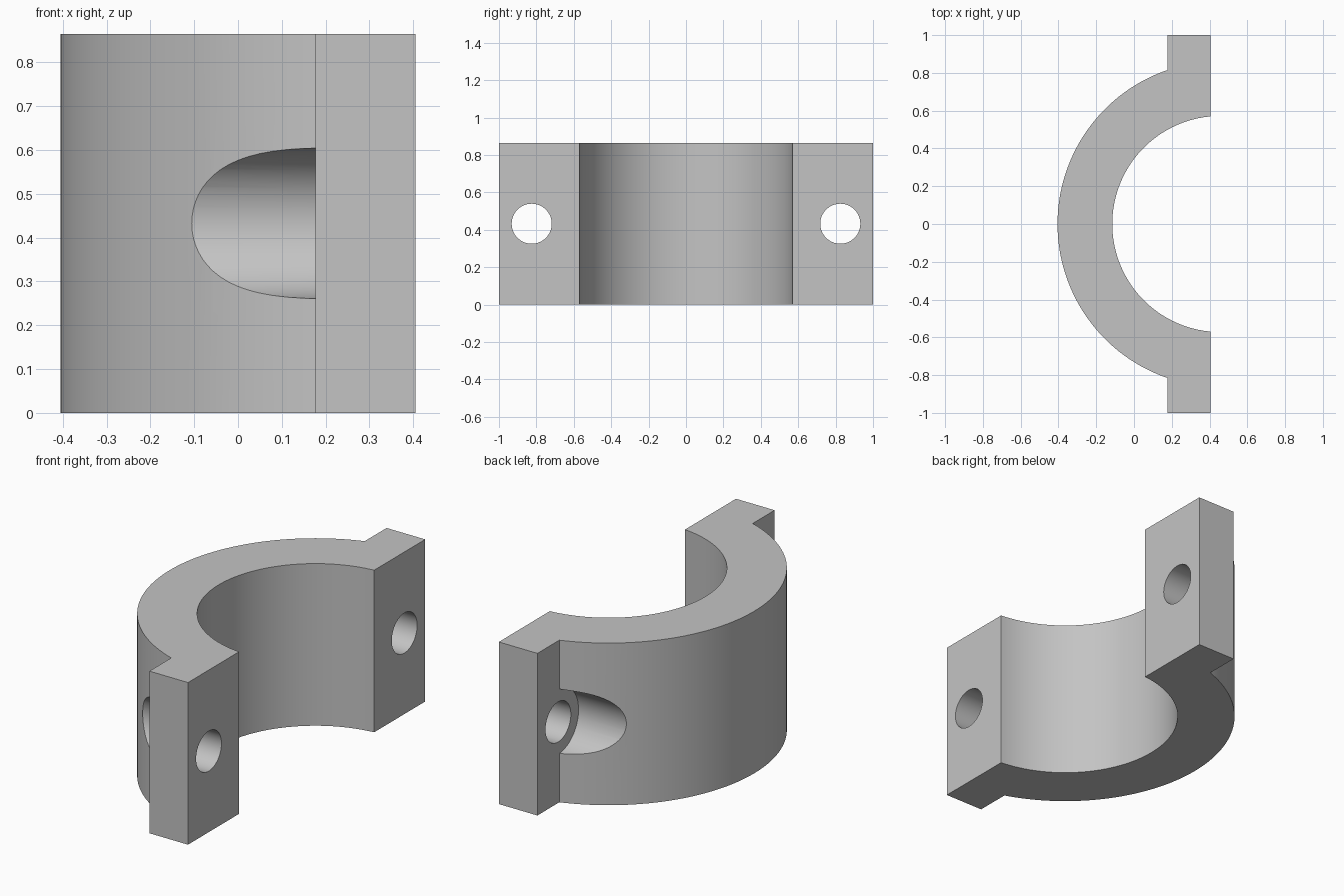
import bpy, bmesh, math
from mathutils import Matrix, Vector

cube = bpy.data.objects.get("Cube")
if cube:
    bpy.data.objects.remove(cube, do_unlink=True)

HEIGHT = 0.865
AXIS_X = 0.457            # centre of both arcs
R_OUT, R_IN = 0.862, 0.572
FACE_X, BACK_X = 0.405, 0.177   # mating face and back of the bolt flanges
BOLT_Y, BOLT_Z = 0.825, HEIGHT / 2
BOLT_R, RECESS_R = 0.107, 0.172

steel = bpy.data.materials.new("plain grey")
steel.use_nodes = True
grey = (0.55, 0.55, 0.55, 1)
steel.diffuse_color = grey
steel.node_tree.nodes["Principled BSDF"].inputs["Base Color"].default_value = grey


def add_object(name, bm):
    mesh = bpy.data.meshes.new(name)
    bmesh.ops.recalc_face_normals(bm, faces=bm.faces)
    bm.to_mesh(mesh)
    bm.free()
    mesh.materials.append(steel)
    obj = bpy.data.objects.new(name, mesh)
    bpy.context.collection.objects.link(obj)
    return obj


def arc(radius, end_x, steps=80):
    """Arc bulging to -x, from the front end to the back end at end_x."""
    half = math.acos((AXIS_X - end_x) / radius)
    angles = [half * (2 * i / steps - 1) for i in range(steps + 1)]
    return [(AXIS_X - radius * math.cos(a), radius * math.sin(a)) for a in angles]


def cutter(name, radius, x0, x1, y):
    """Cylinder along x, used to cut the bolt holes."""
    bm = bmesh.new()
    place = Matrix.Translation(((x0 + x1) / 2, y, BOLT_Z)) @ Matrix.Rotation(math.pi / 2, 4, "Y")
    bmesh.ops.create_cone(bm, cap_ends=True, segments=64, radius1=radius,
                          radius2=radius, depth=x1 - x0, matrix=place)
    obj = add_object(name, bm)
    obj.hide_render = True
    return obj


# Half clamp: arched band with a flat flange at each end
outline = arc(R_OUT, BACK_X)
outline += [(BACK_X, 1), (FACE_X, 1)]
outline += arc(R_IN, FACE_X)[::-1]
outline += [(FACE_X, -1), (BACK_X, -1)]
bm = bmesh.new()
base = bm.faces.new([bm.verts.new((x, y, 0)) for x, y in outline])
top = bmesh.ops.extrude_face_region(bm, geom=[base])["geom"]
bmesh.ops.translate(bm, vec=Vector((0, 0, HEIGHT)),
                    verts=[v for v in top if isinstance(v, bmesh.types.BMVert)])
clamp = add_object("half_clamp", bm)

# Bolt holes and the round recesses for the bolt heads
cutters = []
for side, y in (("front", -BOLT_Y), ("back", BOLT_Y)):
    cutters.append(cutter(side + "_recess_cutter", RECESS_R, -0.6, BACK_X, y))
    cutters.append(cutter(side + "_bolt_cutter", BOLT_R, 0.1, 0.5, y))

bpy.ops.object.select_all(action="DESELECT")
clamp.select_set(True)
bpy.context.view_layer.objects.active = clamp
for tool in cutters:
    cut = clamp.modifiers.new(tool.name, "BOOLEAN")
    cut.operation = "DIFFERENCE"
    cut.solver = "EXACT"
    cut.object = tool
    bpy.ops.object.modifier_apply(modifier=cut.name)
    bpy.data.objects.remove(tool, do_unlink=True)

bpy.ops.object.shade_smooth_by_angle(angle=math.radians(25))
